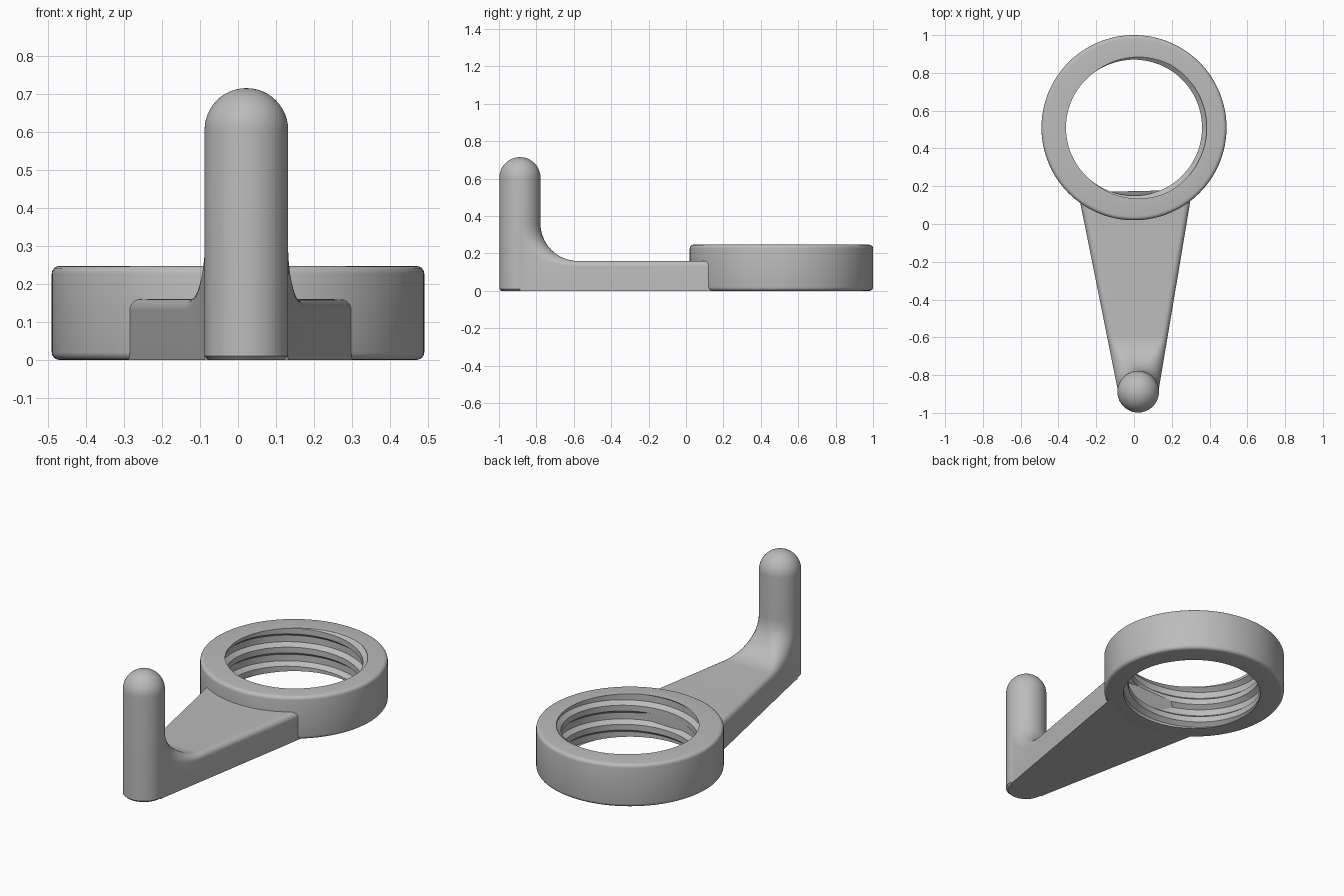
import bpy, bmesh
from math import sin, cos, pi, sqrt, floor

cube = bpy.data.objects.get("Cube")
if cube:
    bpy.data.objects.remove(cube)

grey = bpy.data.materials.new("plain grey")
grey.use_nodes = True
grey.diffuse_color = (0.5, 0.5, 0.5, 1)
grey.node_tree.nodes["Principled BSDF"].inputs["Base Color"].default_value = (0.5, 0.5, 0.5, 1)

RING_Y, RING_R, RING_H = 0.51, 0.49, 0.247
POST_X, POST_Y, POST_R = 0.022, -0.888, 0.11


def loft(name, sections, cap=False):
    """Join equal-length closed loops into one smooth-by-angle object."""
    bm = bmesh.new()
    rows = [[bm.verts.new(p) for p in s] for s in sections]
    n = len(rows[0])
    for a, b in zip(rows, rows[1:]):
        for i in range(n):
            j = (i + 1) % n
            bm.faces.new((a[i], a[j], b[j], b[i]))
    if cap:
        bm.faces.new(rows[0])
        bm.faces.new(rows[-1])
    bmesh.ops.remove_doubles(bm, verts=bm.verts, dist=1e-5)
    bmesh.ops.dissolve_degenerate(bm, edges=bm.edges, dist=1e-5)
    bmesh.ops.recalc_face_normals(bm, faces=bm.faces)
    mesh = bpy.data.meshes.new(name)
    bm.to_mesh(mesh)
    bm.free()
    mesh.materials.append(grey)
    obj = bpy.data.objects.new(name, mesh)
    bpy.context.collection.objects.link(obj)
    bpy.ops.object.select_all(action='DESELECT')
    obj.select_set(True)
    bpy.context.view_layer.objects.active = obj
    bpy.ops.object.shade_smooth_by_angle(angle=pi / 6)
    return obj


# Threaded ring: rounded outer wall, helical groove inside
PITCH, HOLE_R, DEPTH, SHIFT = 0.11, 0.36, 0.025, 0.4
THREAD = [(0, 0), (0.3, 0), (0.48, 1), (0.82, 1), (1, 0)]


def thread_radius(z, turn):
    f = z / PITCH - turn + SHIFT
    f -= floor(f)
    for (a, u), (b, v) in zip(THREAD, THREAD[1:]):
        if f <= b:
            return HOLE_R + DEPTH * (u + (v - u) * (f - a) / (b - a))


def ring_column(turn):
    pts = []
    for k in range(-3, 5):
        for f, _ in THREAD[:-1]:
            z = min(max((k + f + turn - SHIFT) * PITCH, 0), RING_H)
            pts.append((thread_radius(z, turn), z))
    bevel = 0.02
    for start, zc in ((pi / 2, RING_H - bevel), (0, bevel)):
        for i in range(5):
            a = start - i * pi / 8
            pts.append((RING_R - bevel + bevel * cos(a), zc + bevel * sin(a)))
    t = 2 * pi * turn
    return [(r * cos(t), RING_Y + r * sin(t), z) for r, z in pts]


STEPS = 128
loft("threaded_ring", [ring_column(i / STEPS) for i in range(STEPS + 1)])

# Round post with a domed top
profile = [(0, 0), (POST_R - 0.01, 0), (POST_R, 0.01)]
profile += [(POST_R * cos(i * pi / 24), 0.605 + POST_R * sin(i * pi / 24)) for i in range(13)]
loft("post", [[(POST_X + r * cos(t), POST_Y + r * sin(t), z) for r, z in profile]
              for t in (2 * pi * i / 64 for i in range(65))])

# Tapered arm whose rounded top sweeps up into the post
ARM_H, FILLET, EDGE = 0.16, 0.2, 0.03


def sides(y):
    d = max(y + 0.87, 0)
    return POST_X - POST_R - 0.2 * d, POST_X + POST_R + 0.168 * d


def arm_section(y, z, dy, dz, rc, into_ring=False):
    """Top edge at y, z with inward direction dy, dz and corner radius rc."""
    wall_y = y + dy * rc
    xl, xr = sides(wall_y)
    top = []
    for i in range(9):
        a = i * pi / 16
        top.append((xl + rc * (1 - cos(a)), rc * (1 - sin(a))))
    inner_l, inner_r = xl + rc, xr - rc
    top += [(inner_l + (inner_r - inner_l) * i / 12, 0) for i in range(1, 12)]
    for i in range(8, -1, -1):
        a = i * pi / 16
        top.append((xr - rc * (1 - cos(a)), rc * (1 - sin(a))))
    loop = [(x, y + dy * t, z + dz * t) for x, t in top]
    loop += [(x, wall_y, 0) for x, t in reversed(top)]
    if into_ring:
        loop = [(x, RING_Y - sqrt(0.45 ** 2 - x * x), h) for x, _, h in loop]
    return loop


sections = []
for i in range(17):
    a = pi / 2 * (1 - i / 16)
    blend = sin(a) ** 2
    sections.append(arm_section(POST_Y + POST_R + FILLET * (1 - sin(a)),
                                ARM_H + FILLET * (1 - cos(a)),
                                -sin(a), -cos(a), EDGE + (POST_R - EDGE) * blend))
sections.append(arm_section(0, ARM_H, 0, -1, EDGE))
sections.append(arm_section(0.175, ARM_H, 0, -1, EDGE, True))
loft("arm", sections, cap=True)
